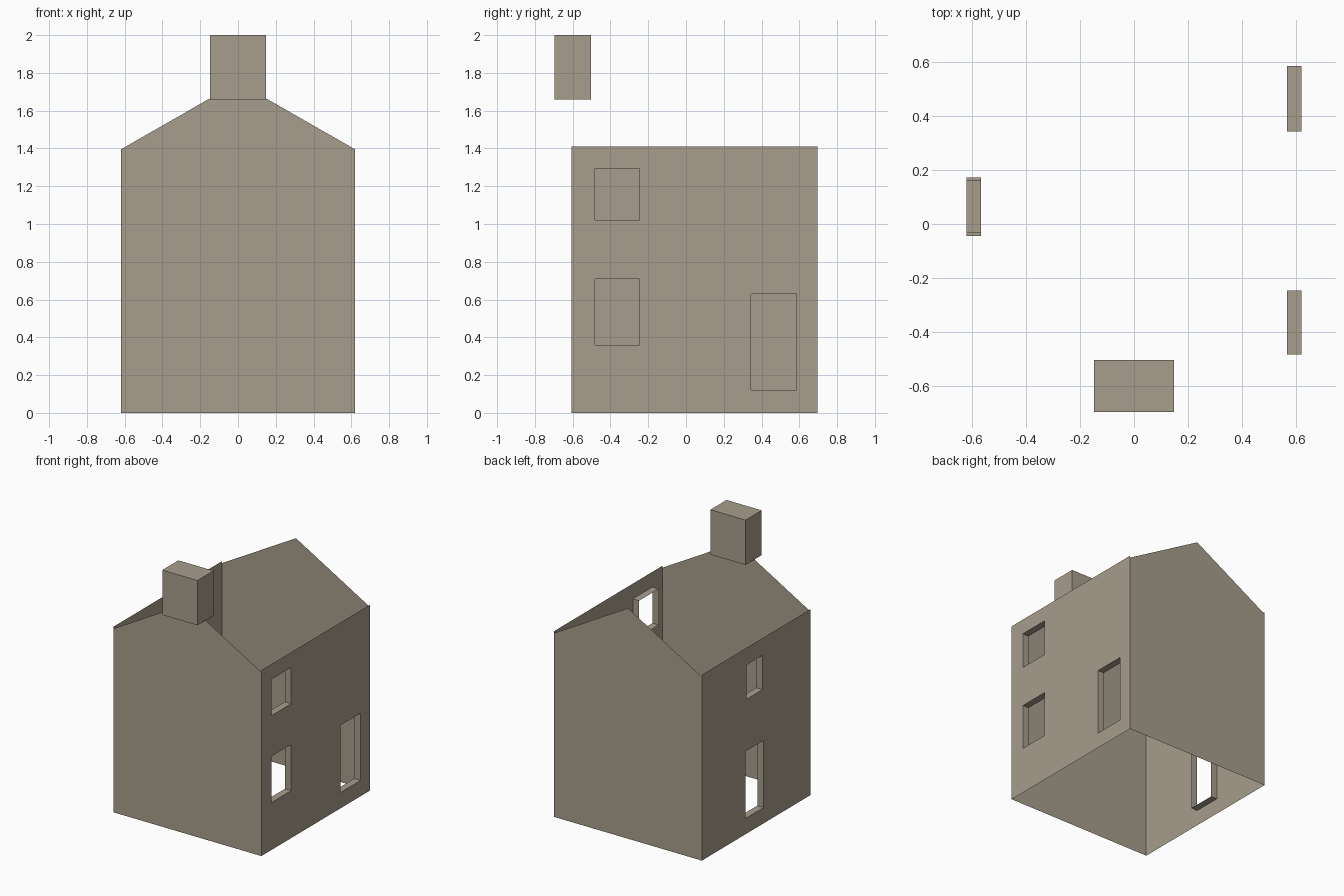
import bpy
import bmesh

cube = bpy.data.objects.get("Cube")
if cube:
    bpy.data.objects.remove(cube, do_unlink=True)

HALF_W, FRONT, BACK = 0.62, -0.605, 0.695
EAVE, WALL_TOP, PEAK = 1.395, 1.41, 1.75
REVEAL = 0.053

stone = bpy.data.materials.new("warm grey stone")
stone.use_nodes = True
stone.diffuse_color = (0.385, 0.34, 0.265, 1)
stone.node_tree.nodes["Principled BSDF"].inputs["Base Color"].default_value = stone.diffuse_color


def finish(name, bm):
    bmesh.ops.remove_doubles(bm, verts=bm.verts, dist=0.0001)
    mesh = bpy.data.meshes.new(name)
    bm.to_mesh(mesh)
    bm.free()
    mesh.materials.append(stone)
    obj = bpy.data.objects.new(name, mesh)
    bpy.context.collection.objects.link(obj)
    return obj


def add_face(bm, points, flip=False):
    verts = [bm.verts.new(p) for p in points]
    bm.faces.new(verts[::-1] if flip else verts)


def gable(name, y, flip):
    bm = bmesh.new()
    add_face(bm, [(-HALF_W, y, 0), (HALF_W, y, 0), (HALF_W, y, EAVE),
                  (0, y, PEAK), (-HALF_W, y, EAVE)], flip)
    finish(name, bm)


def side_wall(name, side, openings):
    """Thin wall with openings (y0, y1, z0, z1), each lined by an inward reveal."""
    bm = bmesh.new()
    x, flip = side * HALF_W, side < 0
    inner = side * (HALF_W - REVEAL)
    ys = sorted({FRONT, BACK, *(v for o in openings for v in o[:2])})
    zs = sorted({0, WALL_TOP, *(v for o in openings for v in o[2:])})
    for a, b in zip(ys, ys[1:]):
        for c, d in zip(zs, zs[1:]):
            my, mz = (a + b) / 2, (c + d) / 2
            if not any(o[0] < my < o[1] and o[2] < mz < o[3] for o in openings):
                add_face(bm, [(x, a, c), (x, b, c), (x, b, d), (x, a, d)], flip)
    # Reveals around each opening
    for a, b, c, d in openings:
        ring = [(a, c), (b, c), (b, d), (a, d)]
        for p, q in zip(ring, ring[1:] + ring[:1]):
            add_face(bm, [(x, *p), (x, *q), (inner, *q), (inner, *p)], flip)
    finish(name, bm)


# End walls
gable("front_gable_wall", FRONT, False)
gable("back_gable_wall", BACK, True)

# Side walls with windows and doors
side_wall("left_wall", 1, [(-0.483, -0.247, 1.02, 1.295),
                           (-0.483, -0.247, 0.36, 0.71),
                           (0.343, 0.585, 0.12, 0.63)])
side_wall("right_wall", -1, [(-0.032, 0.162, 1.02, 1.28),
                             (-0.045, 0.172, 0.12, 0.63)])

# Chimney straddling the front gable
bm = bmesh.new()
bmesh.ops.create_cube(bm, size=1)
bmesh.ops.scale(bm, vec=(0.295, 0.193, 0.34), verts=bm.verts)
chimney = finish("chimney", bm)
chimney.location = (0, -0.6, 1.83)
